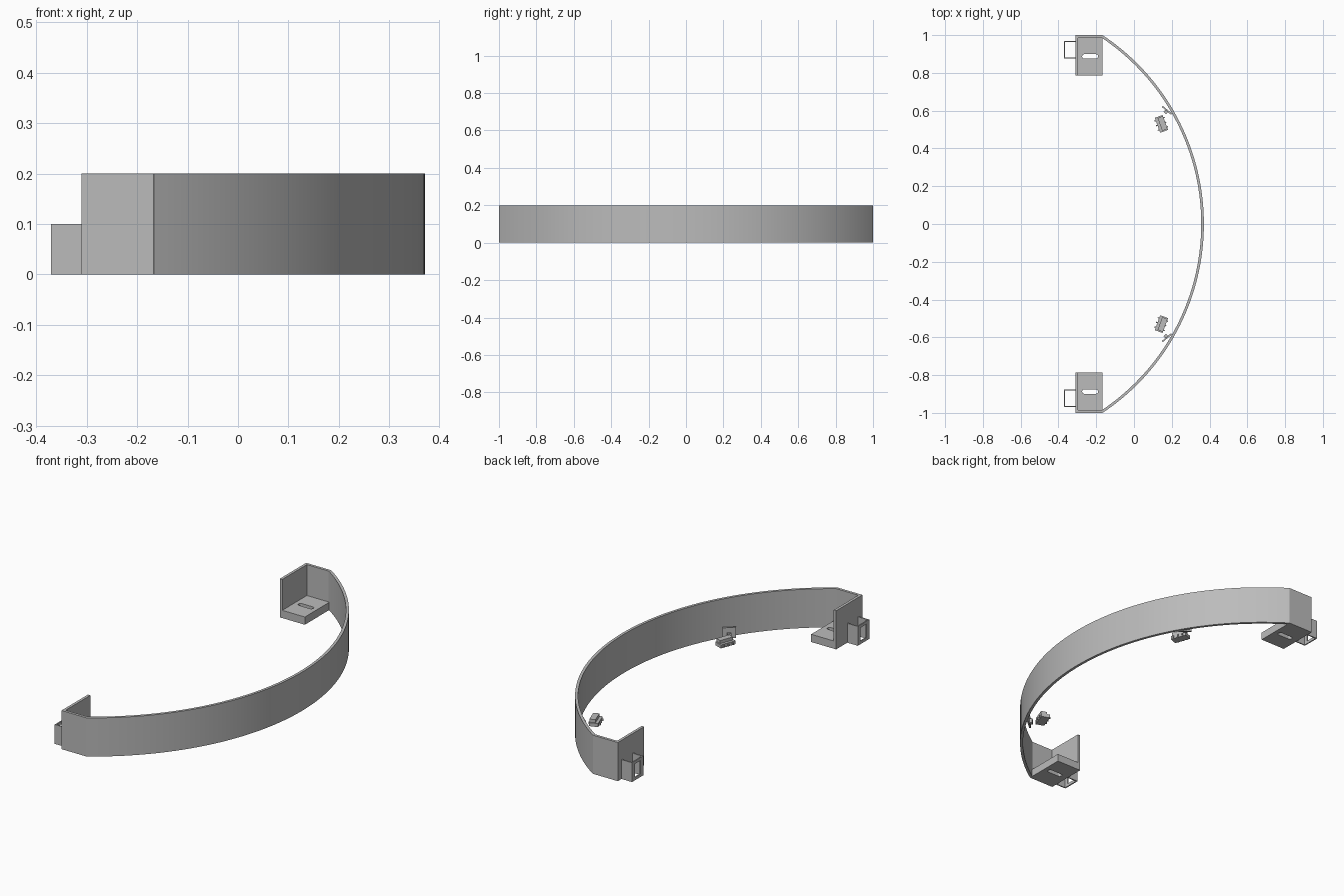
import bpy, bmesh, math
from mathutils import Matrix, Vector

if "Cube" in bpy.data.objects:
    bpy.data.objects.remove(bpy.data.objects["Cube"])

grey = bpy.data.materials.new("plain_grey")
grey.use_nodes = True
GREY = (0.5, 0.5, 0.5, 1)
grey.diffuse_color = GREY
grey.node_tree.nodes["Principled BSDF"].inputs["Base Color"].default_value = GREY

# local x, y, z become world y, z, x, for plates standing across the x axis
UPRIGHT = Matrix(((0, 0, 1), (1, 0, 0), (0, 1, 0))).to_4x4()


def prism(name, loops, low, high, matrix=Matrix()):
    """Extrude an outline, with any further loops as holes."""
    bm = bmesh.new()
    edges = []
    for loop in loops:
        verts = [bm.verts.new((x, y, low)) for x, y in loop]
        edges += [bm.edges.new((v, verts[i - 1])) for i, v in enumerate(verts)]
    if len(loops) == 1:
        bm.faces.new(list(bm.verts))
    else:
        bmesh.ops.triangle_fill(bm, edges=edges, use_beauty=True)
    new = bmesh.ops.extrude_face_region(bm, geom=bm.faces[:], use_keep_orig=True)["geom"]
    bmesh.ops.translate(bm, vec=(0, 0, high - low),
                        verts=[v for v in new if isinstance(v, bmesh.types.BMVert)])
    bm.transform(matrix)
    bmesh.ops.recalc_face_normals(bm, faces=bm.faces[:])
    mesh = bpy.data.meshes.new(name)
    bm.to_mesh(mesh)
    bm.free()
    mesh.materials.append(grey)
    ob = bpy.data.objects.new(name, mesh)
    bpy.context.collection.objects.link(ob)
    return ob


def rect(x0, x1, y0, y1):
    return [(x0, y0), (x1, y0), (x1, y1), (x0, y1)]


def slot(cx, cy, length, width, n=8):
    r = width / 2
    pts = []
    for side in (1, -1):
        for i in range(n + 1):
            a = math.pi * (i / n - 0.5)
            pts.append((cx + side * (length / 2 - r + r * math.cos(a)),
                        cy + side * r * math.sin(a)))
    return pts


# Curved band
R, CX, T, N = 1.2, -0.83, 0.014, 72
HALF = math.asin(1 / R)
angles = [HALF * (2 * i / N - 1) for i in range(N + 1)]
arc = lambda r, angs: [(CX + r * math.cos(a), r * math.sin(a)) for a in angs]
band = prism("curved_band", [arc(R, angles) + arc(R - T, angles[::-1])], 0, 0.2)
bpy.context.view_layer.objects.active = band
band.select_set(True)
bpy.ops.object.shade_smooth_by_angle(angle=math.radians(30))
band.select_set(False)

X0, X1, Y0 = -0.31, -0.167, 0.785
for side, s in (("back", 1), ("front", -1)):
    flip = lambda loop: [(x, s * y) for x, y in loop]

    # Mounting bracket: L-shaped wall and slotted floor
    wall = [(X1, 1), (X0, 1), (X0, Y0), (X0 + T, Y0), (X0 + T, 1 - T), (X1, 1 - T)]
    prism(side + "_bracket_wall", [flip(wall)], 0, 0.2)
    prism(side + "_bracket_floor",
          [flip(rect(X0 + T, X1, Y0, 1 - T)),
           flip(slot(-0.232, 0.887, 0.085, 0.024))], 0, 0.04)

    # Open loop on the end of the bracket, with a tall window
    for label, y in (("inner", 0.876), ("outer", 0.964)):
        prism(f"{side}_loop_{label}_side", [flip(rect(-0.37, X0, y, y + 0.006))], 0, 0.1)
    window = [(s * y, z) for y, z in rect(0.9, 0.946, 0.015, 0.085)]
    face = [(s * y, z) for y, z in rect(0.876, 0.97, 0, 0.1)]
    prism(side + "_loop_face", [face, window], -0.37, -0.364, UPRIGHT)

    # Small connector block with ribs, turned to follow the band
    turn = Matrix.Translation((0.145, s * 0.53, 0)) @ Matrix.Rotation(s * math.radians(20), 4, "Z")
    prism(side + "_connector_base", [rect(-0.022, 0.022, -0.042, 0.042)], 0, 0.018, turn)
    prism(side + "_connector_body", [rect(-0.008, 0.022, -0.036, 0.036)], 0.018, 0.034, turn)
    for i in (-1, 0, 1):
        y = i * 0.026
        prism(f"{side}_connector_rib_{i + 2}", [rect(-0.03, 0.028, y - 0.003, y + 0.003)],
              0.004, 0.014, turn)

    # Small clip plate against the inside of the band
    turn = Matrix.Translation((0.174, s * 0.602, 0)) @ Matrix.Rotation(s * math.radians(-40), 4, "Z")
    prism(side + "_clip_plate", [rect(-0.032, 0.032, -0.004, 0.004)], 0, 0.055, turn)
    prism(side + "_clip_foot", [rect(-0.008, 0.01, *sorted((-s * 0.018, 0)))], 0.005, 0.03, turn)
